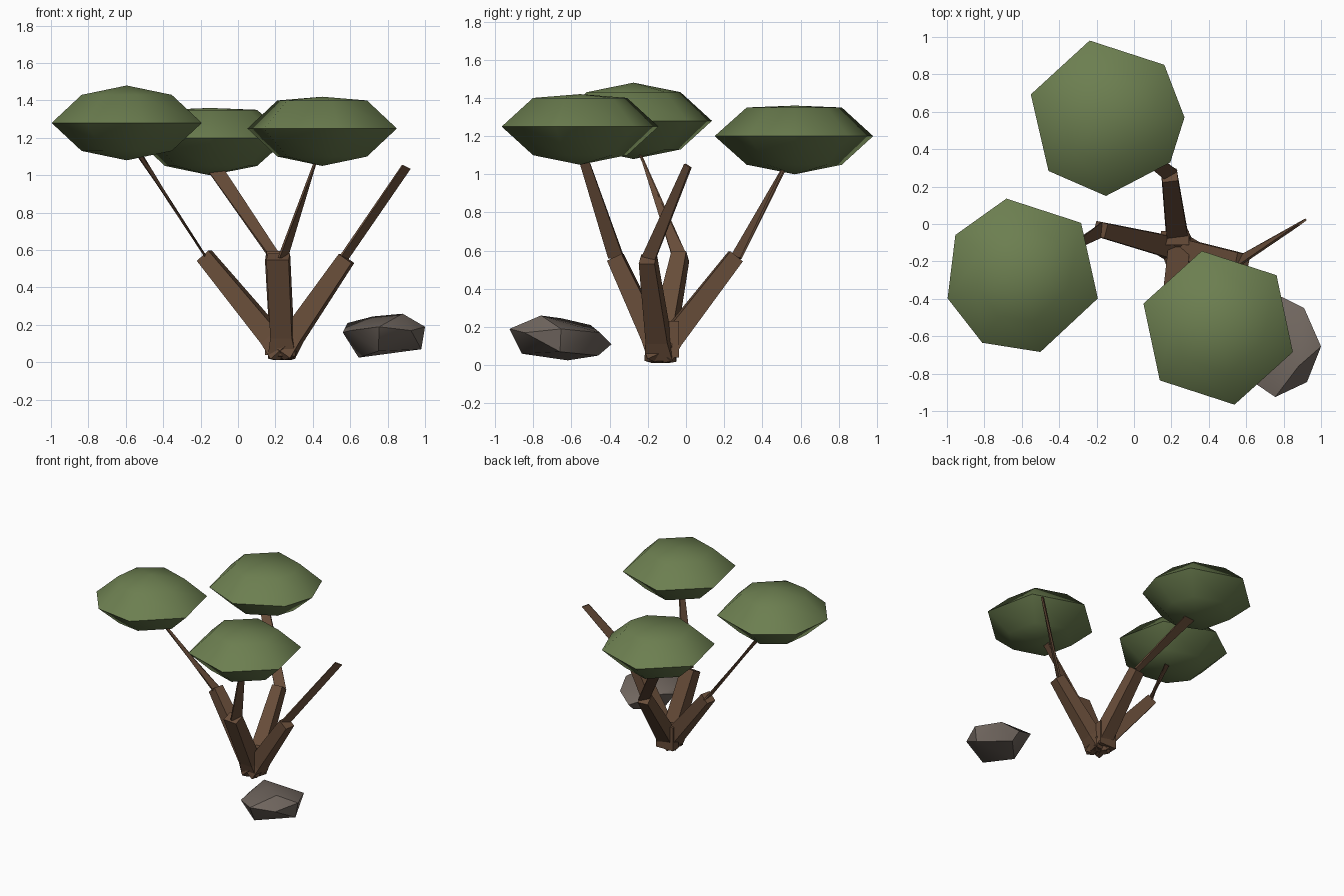
import bpy, bmesh
from math import radians, cos, sin
from mathutils import Vector

cube = bpy.data.objects.get("Cube")
if cube:
    bpy.data.objects.remove(cube, do_unlink=True)


def material(name, rgb):
    mat = bpy.data.materials.new(name)
    mat.use_nodes = True
    mat.diffuse_color = (*rgb, 1)
    shader = mat.node_tree.nodes["Principled BSDF"]
    shader.inputs["Base Color"].default_value = (*rgb, 1)
    shader.inputs["Roughness"].default_value = 0.9
    return mat


leaf_green = material("leaf green", (0.15, 0.21, 0.08))
bark_brown = material("bark brown", (0.14, 0.075, 0.042))
stone_grey = material("stone grey", (0.165, 0.135, 0.115))


def finish(bm, name, mat, smooth_angle=None):
    """Turn a bmesh into a named, coloured object."""
    bmesh.ops.recalc_face_normals(bm, faces=bm.faces)
    mesh = bpy.data.meshes.new(name)
    bm.to_mesh(mesh)
    bm.free()
    mesh.materials.append(mat)
    obj = bpy.data.objects.new(name, mesh)
    bpy.context.collection.objects.link(obj)
    if smooth_angle:
        bpy.ops.object.select_all(action="DESELECT")
        obj.select_set(True)
        bpy.context.view_layer.objects.active = obj
        bpy.ops.object.shade_smooth_by_angle(angle=radians(smooth_angle))
    return obj


def bridge(bm, lower, upper):
    count = len(lower)
    for i in range(count):
        j = (i + 1) % count
        bm.faces.new((lower[i], lower[j], upper[j], upper[i]))


def loft(name, stations):
    """Four-sided beam through (centre, half width, half depth) stations."""
    bm = bmesh.new()
    rings = []
    for c, u, v in stations:
        rings.append([bm.verts.new(p) for p in (c - u - v, c + u - v, c + u + v, c - u + v)])
    for lower, upper in zip(rings, rings[1:]):
        bridge(bm, lower, upper)
    bm.faces.new(rings[0])
    bm.faces.new(rings[-1])
    return finish(bm, name, bark_brown)


def lower_branch(name, elbow, width):
    """Thick limb with a flared foot, leaning out from the root."""
    root, elbow = Vector((0.24, -0.135, 0.06)), Vector(elbow)
    axis = (elbow - root).normalized()
    side = axis.cross(Vector((0, 0, 1))).normalized()
    depth = side.cross(axis)
    stations = []
    for centre, half_w, half_d in (
        (root - axis * 0.03, 0.045, 0.04),
        (root, 0.075, 0.065),
        (root + axis * 0.1, 0.058, 0.055),
        (elbow, width, 0.042),
    ):
        stations.append((centre, side * half_w, depth * half_d))
    loft(name, stations)


def upper_branch(name, start, start_width, end, end_width):
    """Thin flat limb whose blade turns along its length."""
    start, end = Vector(start), Vector(end)
    axis = (end - start).normalized()
    stations = []
    for centre, width in ((start, start_width), (end, end_width)):
        u = Vector(width)
        stations.append((centre, u, axis.cross(u).normalized() * 0.006))
    loft(name, stations)


def canopy(name, centre, angles, peak):
    """Flattened leaf cushion: sharp rim, smaller rings above and below."""
    bm = bmesh.new()
    centre = Vector(centre)

    def ring(scale, height):
        r = 0.42 * scale
        return [bm.verts.new(centre + Vector((r * cos(radians(a)), r * sin(radians(a)), height)))
                for a in angles]

    bottom, rim, top = ring(0.6, -0.15), ring(1, 0), ring(0.6, 0.15)
    bridge(bm, bottom, rim)
    bridge(bm, rim, top)
    for loop, height in ((bottom, -0.2), (top, peak)):
        tip = bm.verts.new(centre + Vector((0, 0, height)))
        for i, vert in enumerate(loop):
            bm.faces.new((vert, loop[(i + 1) % len(loop)], tip))
    finish(bm, name, leaf_green, 65)


# Leaf cushions
canopy("back_canopy", (-0.15, 0.57, 1.2), (102, 42, 0, -35, -90, -137, 163), 0.16)
canopy("right_canopy", (-0.595, -0.275, 1.28), (102, 42, -17, -77, -121, -163, 149), 0.2)
canopy("front_canopy", (0.45, -0.555, 1.25), (102, 42, -18, -78, -138, 162), 0.17)

# Thick lower limbs
lower_branch("right_lower_branch", (-0.18, -0.03, 0.57), 0.04)
lower_branch("back_lower_branch", (0.19, 0.26, 0.57), 0.042)
lower_branch("front_lower_branch", (0.215, -0.37, 0.565), 0.06)
lower_branch("left_lower_branch", (0.58, -0.2, 0.555), 0.042)

# Short stump between the limbs
loft("stump", [(Vector((0.22, -0.075, z)), Vector((0.075, 0, 0)), Vector((0, 0.038, 0)))
               for z in (0.04, 0.23)])

# Flat upper limbs
upper_branch("right_upper_branch", (-0.17, -0.03, 0.56), (0, 0.04, 0),
             (-0.56, -0.26, 1.16), (0.03, 0, -0.02))
upper_branch("back_upper_branch", (0.2, 0.26, 0.56), (0.03, 0.028, 0),
             (-0.14, 0.53, 1.06), (0.04, 0, 0.01))
upper_branch("front_upper_branch", (0.24, -0.365, 0.56), (0.022, 0.04, 0),
             (0.43, -0.55, 1.12), (0, 0.025, 0))
upper_branch("left_bare_branch", (0.56, -0.2, 0.55), (0.01, 0.03, -0.02),
             (0.9, 0.01, 1.045), (0.02, 0.015, -0.01))

# Boulder as the hull of a rim, a crown and an underside
bm = bmesh.new()
for point in (
    (0.79, -0.39, 0.11), (0.91, -0.45, 0.17), (1, -0.655, 0.19), (0.925, -0.845, 0.17),
    (0.755, -0.925, 0.19), (0.6, -0.82, 0.17), (0.56, -0.66, 0.16), (0.585, -0.5, 0.21),
    (0.88, -0.76, 0.26), (0.72, -0.65, 0.245),
    (0.645, -0.62, 0.025), (0.98, -0.66, 0.07), (0.75, -0.86, 0.06), (0.8, -0.46, 0.05),
):
    bm.verts.new(point)
bmesh.ops.convex_hull(bm, input=bm.verts)
finish(bm, "boulder", stone_grey, 40)
